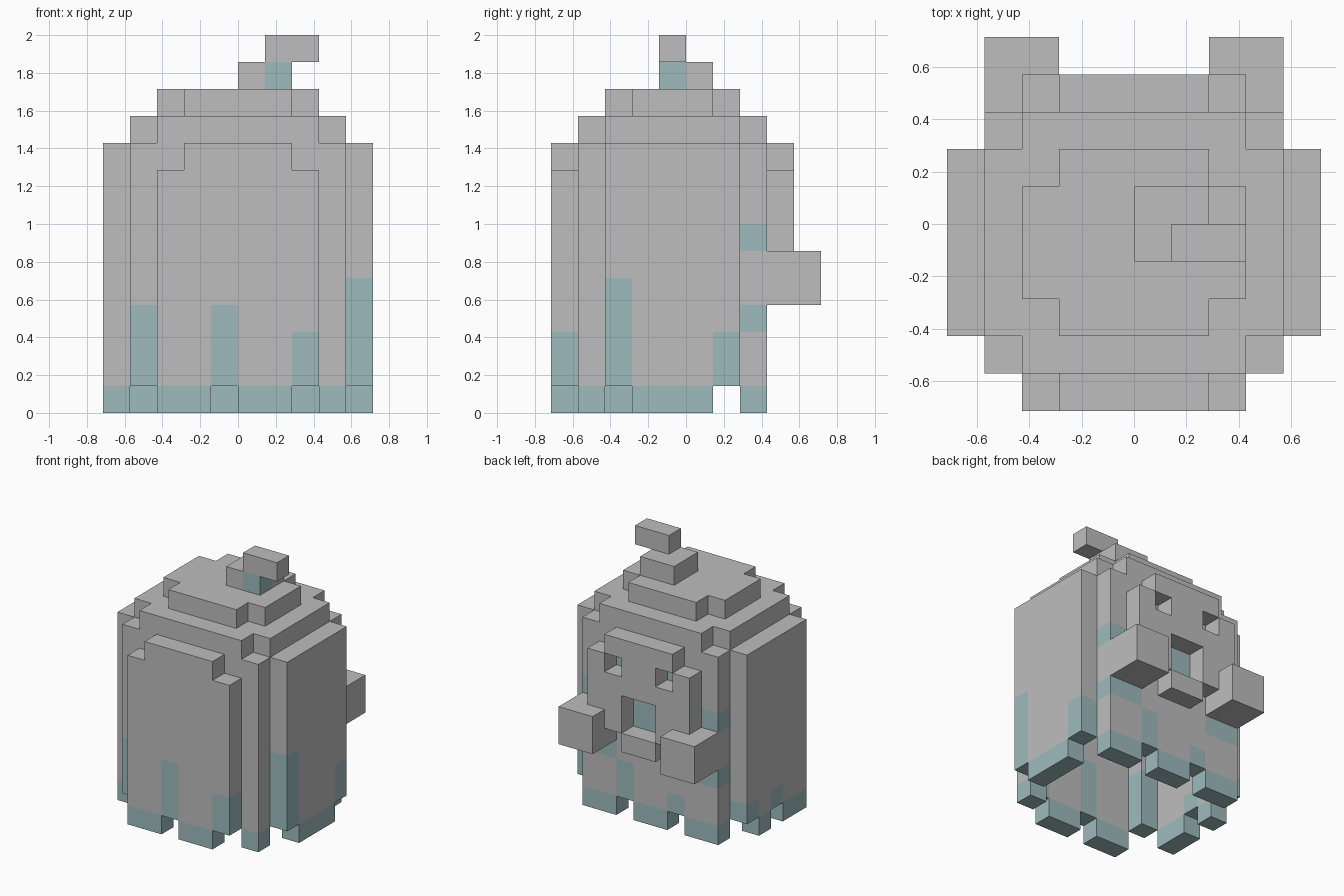
import bpy, bmesh, math
from mathutils import Vector

if "Cube" in bpy.data.objects:
    bpy.data.objects.remove(bpy.data.objects["Cube"])

U = 1 / 7                      # edge of one block
GREY, TEAL = 0, 1


def material(name, rgb):
    m = bpy.data.materials.new(name)
    m.diffuse_color = (*rgb, 1)
    m.use_nodes = True
    m.node_tree.nodes["Principled BSDF"].inputs["Base Color"].default_value = m.diffuse_color
    return m


MATS = [material("pale grey", (0.515, 0.515, 0.515)),
        material("pale teal", (0.342, 0.497, 0.515))]
cells = {}                     # block position -> [part name, colour]


def fill(part, x, y, z, colour=GREY):
    """Fill a box of blocks; each range is (low, high)."""
    for i in range(*x):
        for j in range(*y):
            for k in range(*z):
                cells[i, j, k] = [part, colour]


def carve(x, y, z):
    for i in range(*x):
        for j in range(*y):
            for k in range(*z):
                cells.pop((i, j, k), None)


def paint(x, y, z):
    for i in range(*x):
        for j in range(*y):
            for k in range(*z):
                if (i, j, k) in cells:
                    cells[i, j, k][1] = TEAL


# Hollow sheet: front, back, two sides and the corner columns
fill("front_panel", (-3, 3), (-5, -4), (0, 9))
fill("front_panel", (-2, 2), (-5, -4), (9, 10))
fill("back_panel", (-3, 3), (2, 3), (0, 10))
for name, x in (("left", -5), ("right", 4)):
    fill(name + "_panel", (x, x + 1), (-3, 2), (0, 10))
for name, x in (("left", -4), ("right", 3)):
    for end, y in (("front", -4), ("back", 2)):
        fill(f"{end}_{name}_corner", (x, x + 1), (y, y + 1), (0, 10))

# Front panel shoulders sit against blocks behind the clipped corners
for x in (-3, 2):
    fill("front_panel", (x, x + 1), (-4, -3), (9, 10))

# Stepped dome, left open underneath
fill("lower_dome", (-4, 4), (-3, 2), (10, 11))
fill("lower_dome", (-3, 3), (-4, 3), (10, 11))
carve((-3, 3), (-2, 1), (10, 11))
carve((-2, 2), (-3, 2), (10, 11))
fill("upper_dome", (-3, 3), (-2, 1), (11, 12))
fill("upper_dome", (-2, 2), (-3, 2), (11, 12))

# Curled tip
fill("tip_base", (0, 2), (-1, 1), (12, 13))
paint((1, 2), (-1, 0), (12, 13))
fill("tip_curl", (1, 3), (-1, 0), (13, 14))

# Face plate with eye and mouth openings, and the lip
fill("face", (-3, 3), (3, 4), (5, 9))
fill("face", (-2, 2), (3, 4), (9, 10))
carve((-1, 1), (3, 4), (5, 7))
paint((-1, 1), (2, 3), (5, 7))
for x in (-2, 1):
    carve((x, x + 1), (3, 4), (8, 9))
    paint((x, x + 1), (2, 3), (8, 9))
fill("lip", (-1, 1), (3, 4), (4, 5))

# Arms with teal bands above and below
for name, x in (("left", -4), ("right", 2)):
    fill(name + "_arm", (x, x + 2), (3, 5), (4, 6))
    for z in (3, 6):
        paint((x, x + 2), (2, 3), (z, z + 1))

# Ragged hem: teal bottom row, notches with a drip of given height above
paint((-5, 5), (-5, 5), (0, 1))
for x, y, top in ((-4, -4, 4), (-1, -5, 4), (2, -5, 3), (4, -3, 5), (4, 1, 3),
                  (-5, -1, 2), (-5, 1, 2), (1, 2, 3), (-2, 2, 2)):
    carve((x, x + 1), (y, y + 1), (0, 1))
    paint((x, x + 1), (y, y + 1), (1, top))


def build(part):
    """Make one object from the exposed sides of a part's blocks."""
    bm = bmesh.new()
    for pos, (name, colour) in cells.items():
        if name != part:
            continue
        for axis in range(3):
            for sign in (-1, 1):
                n = Vector((0, 0, 0))
                n[axis] = sign
                if tuple(int(a + b) for a, b in zip(pos, n)) in cells:
                    continue
                a = Vector((0, 0, 0))
                a[(axis + 1) % 3] = 0.5
                b = n.cross(a)
                c = Vector(pos) + Vector((0.5, 0.5, 0.5)) + n / 2
                f = bm.faces.new([bm.verts.new((c + d) * U)
                                  for d in (-a - b, a - b, a + b, b - a)])
                f.material_index = colour
    bmesh.ops.remove_doubles(bm, verts=bm.verts, dist=1e-4)
    bmesh.ops.dissolve_limit(bm, angle_limit=math.radians(1), verts=bm.verts,
                             edges=bm.edges, delimit={'MATERIAL'})
    mesh = bpy.data.meshes.new(part)
    bm.to_mesh(mesh)
    bm.free()
    for m in MATS:
        mesh.materials.append(m)
    bpy.context.collection.objects.link(bpy.data.objects.new(part, mesh))


for part in sorted({name for name, _ in cells.values()}):
    build(part)
